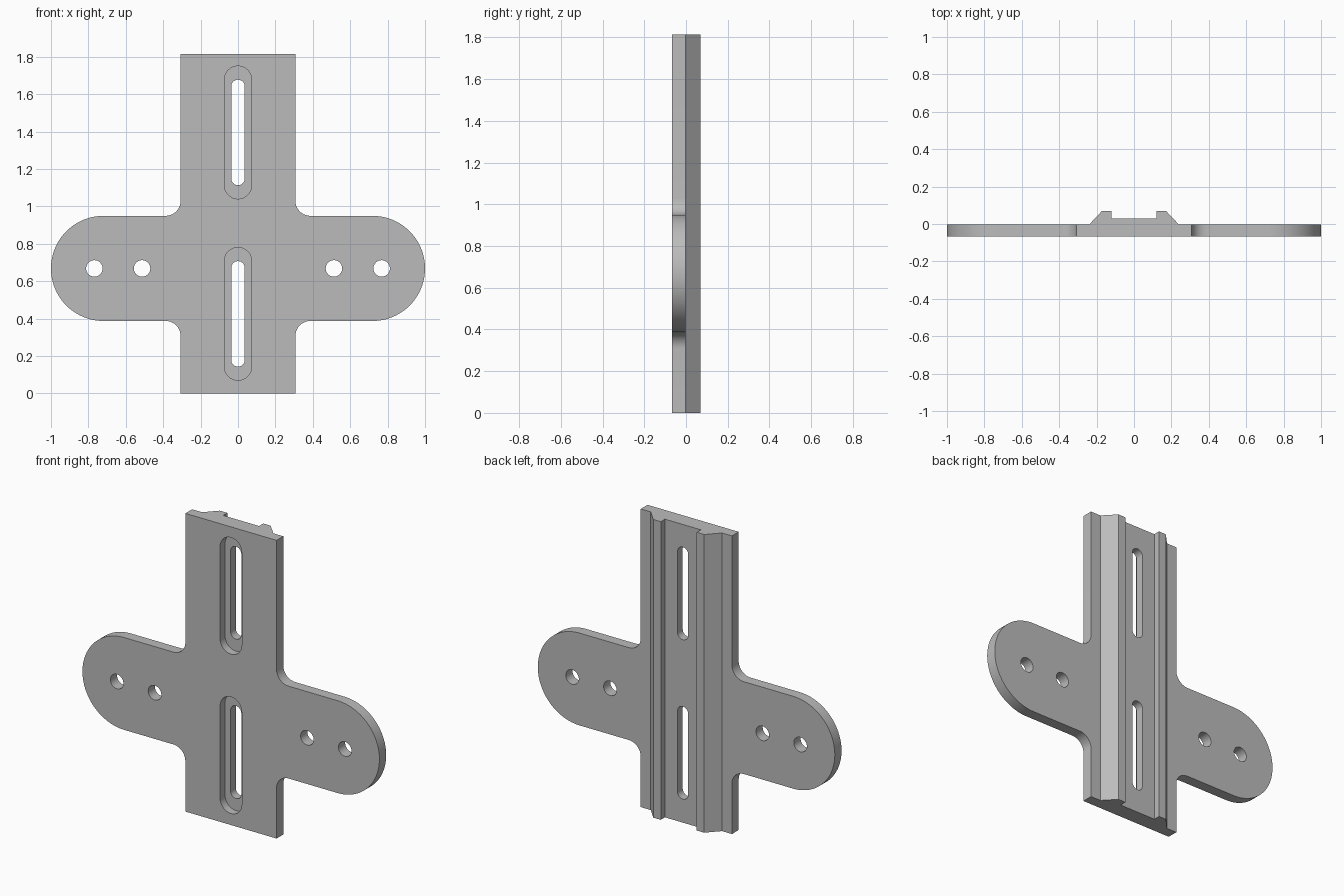
import bpy, bmesh, math
from mathutils import Vector

if "Cube" in bpy.data.objects:
    bpy.data.objects.remove(bpy.data.objects["Cube"], do_unlink=True)

# Main dimensions
HEIGHT, ARM_Z = 1.815, 0.668
FRONT, PLATE_BACK, RAIL_BACK = -0.068, -0.003, 0.07
COLUMN, ARM_R, FILLET = 0.307, 0.281, 0.08

grey = bpy.data.materials.new("metal_grey")
grey.use_nodes = True
colour = (0.5, 0.5, 0.5, 1)
grey.diffuse_color = colour
grey.node_tree.nodes["Principled BSDF"].inputs["Base Color"].default_value = colour


def arc(cx, cz, r, start, end, n=24):
    angles = [math.radians(start + (end - start) * i / n) for i in range(n + 1)]
    return [(cx + r * math.cos(a), cz + r * math.sin(a)) for a in angles]


def prism(name, points, shift):
    """Extrude a closed outline of 3D points along a vector."""
    bm = bmesh.new()
    face = bm.faces.new([bm.verts.new(p) for p in points])
    out = bmesh.ops.extrude_face_region(bm, geom=[face])
    moved = [v for v in out["geom"] if isinstance(v, bmesh.types.BMVert)]
    bmesh.ops.translate(bm, verts=moved, vec=Vector(shift))
    bmesh.ops.recalc_face_normals(bm, faces=bm.faces)
    mesh = bpy.data.meshes.new(name)
    bm.to_mesh(mesh)
    bm.free()
    mesh.materials.append(grey)
    obj = bpy.data.objects.new(name, mesh)
    bpy.context.collection.objects.link(obj)
    return obj


def slab(name, outline, y0, y1):
    return prism(name, [(x, y0, z) for x, z in outline], (0, y1 - y0, 0))


def slot(name, z0, z1, r, y0, y1):
    return slab(name, arc(0, z1 - r, r, 0, 180) + arc(0, z0 + r, r, 180, 360), y0, y1)


def combine(target, other, operation):
    mod = target.modifiers.new(operation.title(), "BOOLEAN")
    mod.operation, mod.object, mod.solver = operation, other, "EXACT"
    bpy.context.view_layer.objects.active = target
    bpy.ops.object.modifier_apply(modifier=mod.name)
    bpy.data.objects.remove(other, do_unlink=True)


# Cross-shaped plate: right half outline, mirrored for the left
corner = COLUMN + FILLET
half = [(COLUMN, 0)]
half += arc(corner, ARM_Z - ARM_R - FILLET, FILLET, 180, 90, 10)
half += arc(1 - ARM_R, ARM_Z, ARM_R, -90, 90, 48)
half += arc(corner, ARM_Z + ARM_R + FILLET, FILLET, 270, 180, 10)
half += [(COLUMN, HEIGHT)]
plate = slab("mounting_plate", half + [(-x, z) for x, z in reversed(half)],
             FRONT, PLATE_BACK)

# Dovetail rail with a central channel, running up the back
side = [(0.24, -0.03), (0.24, PLATE_BACK), (0.171, RAIL_BACK),
        (0.121, RAIL_BACK), (0.121, 0.03)]
profile = side + [(-x, y) for x, y in reversed(side)]
rail = prism("dovetail_rail", [(x, y, 0) for x, y in profile], (0, 0, HEIGHT))
combine(plate, rail, "UNION")

# Counterbored slots
for z in (0.07, 1.04):
    combine(plate, slot("recess_cutter", z, z + 0.71, 0.073, -0.2, FRONT + 0.048), "DIFFERENCE")
    combine(plate, slot("slot_cutter", z + 0.073, z + 0.637, 0.036, -0.2, 0.2), "DIFFERENCE")

# Round holes in the arms
for x in (-0.768, -0.513, 0.513, 0.768):
    combine(plate, slab("hole_cutter", arc(x, ARM_Z, 0.044, 0, 352.5, 47), -0.2, 0.2), "DIFFERENCE")

bpy.ops.object.select_all(action="DESELECT")
plate.select_set(True)
bpy.context.view_layer.objects.active = plate
bpy.ops.object.shade_smooth_by_angle(angle=math.radians(25))
